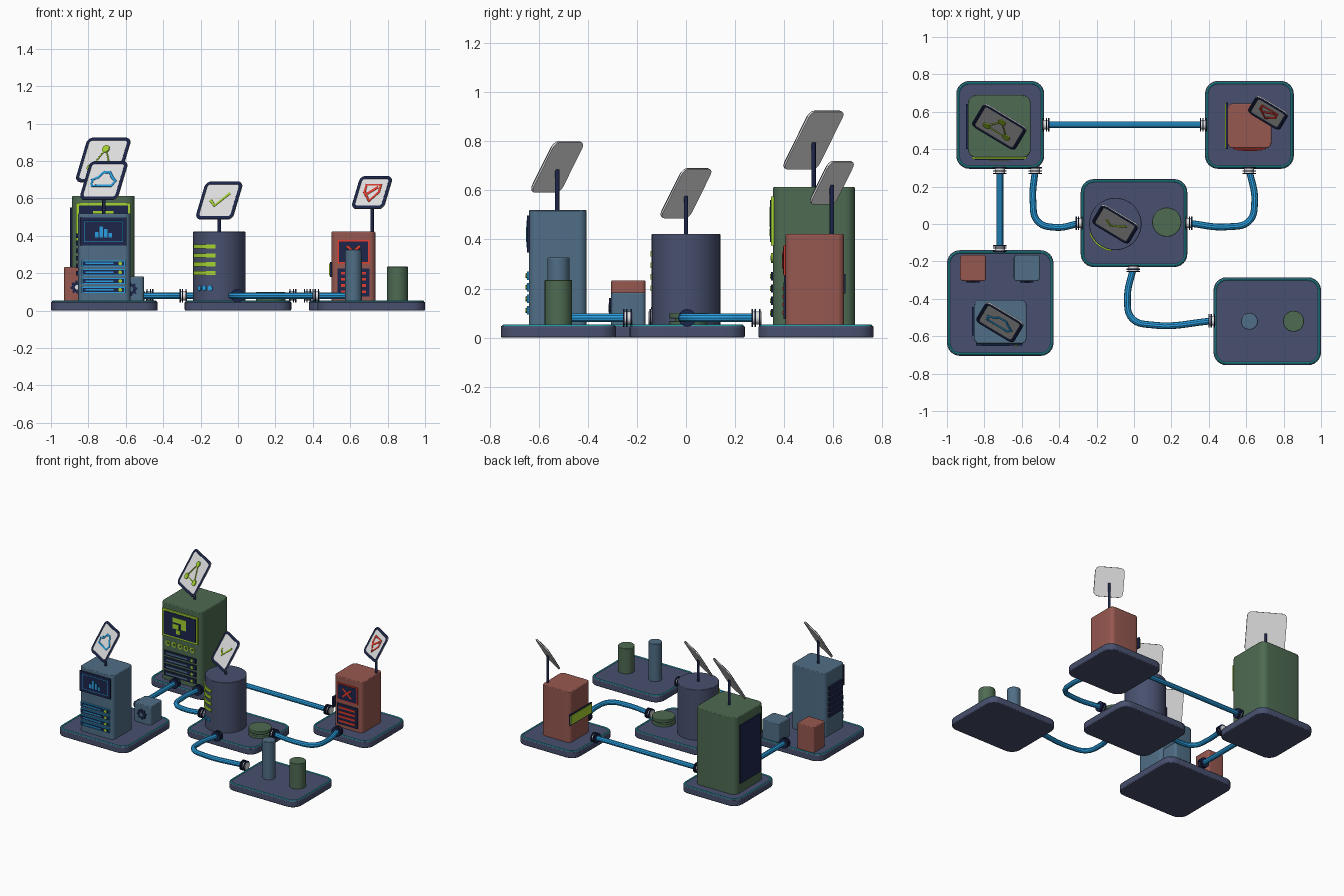
import bpy, bmesh, math
from mathutils import Matrix, Vector
from math import pi, cos, sin, radians

if "Cube" in bpy.data.objects:
    bpy.data.objects.remove(bpy.data.objects["Cube"])


def srgb(r, g, b):
    lin = lambda c: (c / 255 / 12.92) if c < 11 else ((c / 255 + .055) / 1.055) ** 2.4
    return (lin(r), lin(g), lin(b), 1)


MATS = {}
for label, col in {'slate': (72, 80, 110), 'green': (78, 107, 82), 'brick': (150, 88, 80),
                   'steel_blue': (80, 110, 134), 'sky_blue': (42, 160, 225), 'teal': (45, 190, 200),
                   'lime': (165, 210, 50), 'bright_red': (230, 60, 45), 'navy': (28, 38, 75),
                   'white': (225, 225, 225)}.items():
    MATS[label] = bpy.data.materials.new(label)
    MATS[label].diffuse_color = srgb(*col)


def finish(name, me, mat, M):
    me.materials.append(MATS[mat])
    for p in me.polygons:
        p.use_smooth = True
    me.set_sharp_from_angle(angle=radians(35))
    ob = bpy.data.objects.new(name, me)
    ob.matrix_world = M
    bpy.context.collection.objects.link(ob)
    return ob


def prism(name, outline, z0, z1, mat, M=Matrix(), bevel=0):
    """Extrude a 2D outline from z0 to z1."""
    bm = bmesh.new()
    lo = [bm.verts.new((x, y, z0)) for x, y in outline]
    hi = [bm.verts.new((x, y, z1)) for x, y in outline]
    bm.faces.new(lo[::-1])
    bm.faces.new(hi)
    n = len(lo)
    for i in range(n):
        j = (i + 1) % n
        bm.faces.new((lo[i], lo[j], hi[j], hi[i]))
    bmesh.ops.recalc_face_normals(bm, faces=bm.faces)
    me = bpy.data.meshes.new(name)
    bm.to_mesh(me)
    bm.free()
    ob = finish(name, me, mat, M)
    if bevel:
        b = ob.modifiers.new('bevel', 'BEVEL')
        b.width, b.segments, b.angle_limit = bevel, 2, radians(40)
    return ob


def circle(cx, cy, r, n=32):
    return [(cx + r * cos(2 * pi * i / n), cy + r * sin(2 * pi * i / n)) for i in range(n)]


def rrect(cx, cy, w, d, r=0, n=6):
    if r == 0:
        return [(cx + a * w / 2, cy + b * d / 2) for a, b in ((-1, -1), (1, -1), (1, 1), (-1, 1))]
    pts = []
    for k, (a, b) in enumerate(((1, 1), (-1, 1), (-1, -1), (1, -1))):
        for i in range(n + 1):
            t = (k + i / n) * pi / 2
            pts.append((cx + a * (w / 2 - r) + r * cos(t), cy + b * (d / 2 - r) + r * sin(t)))
    return pts


def tube(name, pts, r, mat, M=Matrix(), cyclic=False, smooth=False):
    """Sweep a round section along a path and keep it as a mesh."""
    cu = bpy.data.curves.new(name, 'CURVE')
    cu.dimensions, cu.bevel_depth, cu.bevel_resolution = '3D', r, 3
    cu.use_fill_caps = True
    sp = cu.splines.new('BEZIER' if smooth else 'POLY')
    target = sp.bezier_points if smooth else sp.points
    target.add(len(pts) - 1)
    for p, q in zip(target, pts):
        q = tuple(q) + (0,) * (3 - len(q))
        p.co = q if smooth else q + (1,)
        if smooth:
            p.handle_left_type = p.handle_right_type = 'AUTO'
    sp.use_cyclic_u = cyclic
    tmp = bpy.data.objects.new('tmp', cu)
    bpy.context.collection.objects.link(tmp)
    me = bpy.data.meshes.new_from_object(tmp.evaluated_get(bpy.context.evaluated_depsgraph_get()))
    bpy.data.objects.remove(tmp)
    me.materials.clear()
    return finish(name, me, mat, M)


def panel(x, y, z, turn=0, lean=90):
    """Local frame of a wall: u right, v up, third axis outward; turn 0 faces the front."""
    return Matrix.Translation((x, y, z)) @ Matrix.Rotation(turn, 4, 'Z') @ Matrix.Rotation(radians(lean), 4, 'X')


def stroke(name, pts, r, mat, M, lift=.006, cyclic=False):
    flat = M @ Matrix.Translation((0, 0, lift)) @ Matrix.Diagonal((1, 1, .4, 1))
    return tube(name, pts, r, mat, flat, cyclic)


def plate(name, M, u, v, w, h, mat, z0=-.004, z1=.006):
    return prism(name, rrect(u, v, w, h), z0, z1, mat, M)


# --- platforms with glowing trim
TOP = .048
for tag, cx, cy, w, d in (('green', -.715, .53, .47, .47), ('red', .617, .53, .475, .47),
                          ('center', 0, .005, .57, .47), ('blue', -.715, -.4225, .57, .565),
                          ('pipe_end', .7125, -.52, .575, .47)):
    prism(tag + '_platform', rrect(cx, cy, w, d, .07), 0, TOP, 'slate', bevel=.006)
    tube(tag + '_platform_trim', [(x, y, TOP - .001) for x, y in rrect(cx, cy, w - .022, d - .022, .06)],
         .006, 'teal', cyclic=True)

# --- towers and small blocks
for name, cx, cy, w, d, h, r, m in (('green_tower', -.72, .522, .335, .335, .613, .045, 'green'),
                                    ('blue_tower', -.715, -.523, .28, .235, .52, .03, 'steel_blue'),
                                    ('red_tower', .617, .525, .235, .24, .422, .03, 'brick'),
                                    ('brick_block', -.86, -.235, .14, .14, .233, .018, 'brick'),
                                    ('blue_block', -.573, -.235, .14, .14, .183, .018, 'steel_blue')):
    prism(name, rrect(cx, cy, w, d, r), TOP - .005, h, m, bevel=.005)
for name, cx, cy, r, z0, z1, m in (('round_tower', -.1, 0, .14, TOP, .422, 'slate'),
                                   ('tall_post', .617, -.52, .045, TOP, .326, 'steel_blue'),
                                   ('short_post', .853, -.52, .056, TOP, .235, 'green'),
                                   ('disc_low', .175, .01, .078, TOP, .068, 'green'),
                                   ('disc_neck', .175, .01, .055, .068, .08, 'green'),
                                   ('disc_top', .175, .01, .078, .08, .1, 'green')):
    prism(name, circle(cx, cy, r, 48), z0 - .003, z1, m, bevel=.003)

# --- green tower: screen, buttons, drawers, side door
M = panel(-.72, .3545, 0)
plate('green_screen_frame', M, 0, .475, .29, .2, 'lime', -.004, .008)
plate('green_screen', M, 0, .475, .262, .172, 'navy', 0, .012)
for i, (u, v, w, h) in enumerate(((0, .515, .11, .035), (.035, .48, .04, .05), (-.03, .468, .05, .035),
                                  (-.01, .43, .035, .03))):
    plate(f'green_screen_icon_{i}', M, u, v, w, h, 'lime', .01, .015)
for i in range(5):
    u = -.1 + i * .05
    prism(f'green_button_{i}', circle(u, .325, .02, 16), -.002, .007, 'lime', M)
    prism(f'green_button_center_{i}', circle(u, .325, .01, 16), 0, .01, 'green', M)
for i in range(4):
    v = .25 - i * .05
    plate(f'green_drawer_{i}', M, 0, v, .26, .034, 'navy', -.002, .008)
    plate(f'green_drawer_slot_{i}', M, -.025, v, .17, .012, 'steel_blue', 0, .011)
    prism(f'green_drawer_light_{i}', circle(.1, v, .01, 12), 0, .012, 'lime', M)
M = panel(-.8875, .522, 0, -pi / 2)
plate('green_side_door', M, 0, .335, .24, .43, 'navy', -.004, .01)

# --- blue tower: screen with bar chart, drawers, side louvers
M = panel(-.72, -.6405, 0)
plate('blue_screen_frame', M, 0, .422, .25, .15, 'navy', -.004, .008)
stroke('blue_screen_edge', rrect(0, .422, .205, .108), .003, 'sky_blue', M, .008, True)
for i, h in enumerate((.03, .06, .045, .025)):
    plate(f'chart_bar_{i}', M, -.035 + i * .024, .39 + h / 2, .017, h, 'sky_blue', .006, .012)
for i in range(4):
    v = .252 - i * .047
    plate(f'blue_drawer_{i}', M, 0, v, .235, .034, 'sky_blue', -.002, .008)
    plate(f'blue_drawer_face_{i}', M, 0, v, .222, .022, 'navy', 0, .01)
    plate(f'blue_drawer_slot_{i}', M, -.02, v, .15, .008, 'sky_blue', 0, .013)
    prism(f'blue_drawer_light_{i}', circle(.09, v, .01, 12), 0, .014, 'lime', M)
M = panel(-.855, -.52, 0, -pi / 2)
for i in range(6):
    plate(f'blue_louver_{i}', M, 0, .2 + i * .04, .15, .026, 'navy', -.004, .012)

# --- red tower: alarm screen, vents, side band
M = panel(.617, .405, 0)
plate('red_screen_frame', M, 0, .315, .17, .125, 'bright_red', -.002, .007)
plate('red_screen', M, 0, .315, .155, .11, 'navy', 0, .01)
for s in (-1, 1):
    stroke(f'alarm_cross_{s}', [(-.035, .315 - s * .03), (.035, .315 + s * .03)], .007, 'bright_red', M, .011)
plate('red_vent_panel', M, 0, .15, .17, .15, 'navy', -.002, .008)
for i in range(4):
    plate(f'red_vent_{i}', M, 0, .2 - i * .033, .135, .014, 'bright_red', 0, .012)
M = panel(.4995, .525, 0, -pi / 2)
plate('red_side_band_back', M, 0, .22, .25, .08, 'navy', -.004, .007)
plate('red_side_band', M, 0, .22, .245, .065, 'lime', 0, .012)

# --- gears on the small blocks
for tag, x, z, m in (('brick', -.86, .125, 'white'), ('blue', -.573, .115, 'navy')):
    M = panel(x, -.305, z)
    teeth = [((.037 if i % 4 < 2 else .028) * cos(2 * pi * i / 32),
              (.037 if i % 4 < 2 else .028) * sin(2 * pi * i / 32)) for i in range(32)]
    prism(tag + '_gear', teeth, -.002, .008, 'navy', M)
    prism(tag + '_gear_hub', circle(0, 0, .013, 16), 0, .01, 'white' if tag == 'brick' else 'steel_blue', M)

# --- round tower: wrapped light bars and indicator dots
angles = [radians(200 + 62 * i / 12) for i in range(13)]
band = [(-.1 + .147 * cos(a), .147 * sin(a)) for a in angles] + \
       [(-.1 + .138 * cos(a), .138 * sin(a)) for a in reversed(angles)]
for i in range(4):
    v = .342 - i * .047
    prism(f'light_bar_{i}', band, v - .011, v + .011, 'lime')
for i, a in enumerate((222, 236, 250)):
    t = radians(a)
    M = panel(-.1 + .14 * cos(t), .14 * sin(t), .12, t - 1.5 * pi)
    prism(f'indicator_{i}', circle(0, 0, .014, 16), -.003, .006, 'sky_blue', M)

# --- pipes with flanged collars at both ends
Z = .08
for k, path in enumerate((((-.48, .53), (.38, .53)), ((-.717, .295), (-.717, -.14)),
                          ((-.528, .295), (-.54, .12), (-.515, .015), (-.42, -.018), (-.285, .005)),
                          ((.615, .295), (.645, .12), (.615, .015), (.5, -.015), (.285, .005)),
                          ((-.003, -.23), (-.035, -.4), (-.01, -.505), (.1, -.54), (.425, -.518)))):
    pts = [Vector((x, y, Z)) for x, y in path]
    tube(f'pipe_{k}', pts, .018, 'sky_blue', smooth=True)
    for e, (p, q) in enumerate(((pts[0], pts[1]), (pts[-1], pts[-2]))):
        d = q - p
        d = Vector((d.x, 0, 0)) if abs(d.x) > abs(d.y) else Vector((0, d.y, 0))
        M = Matrix.Translation(p) @ d.to_track_quat('Z', 'Y').to_matrix().to_4x4()
        prism(f'collar_core_{k}_{e}', circle(0, 0, .026, 20), -.012, .026, 'white', M)
        for j, z in enumerate((-.006, .012, .024)):
            prism(f'collar_ring_{k}_{e}_{j}', circle(0, 0, .036, 20), z - .003, z + .003, 'navy', M)

# --- tilted signs on posts, each with an icon
CLOUD = [(-.55, -.3), (.5, -.3), (.65, -.05), (.42, .15), (.22, .42), (-.12, .4), (-.3, .15), (-.6, .02)]
CHECK = [(-.45, 0), (-.15, -.3), (.5, .38)]
SHIELD = [(-.45, .45), (.45, .45), (.45, 0), (0, -.55), (-.45, 0)]
NODES = [(0, .48), (-.45, -.38), (.45, -.38)]
for tag, x, y, z, s, foot, icon, col in (('cloud', -.717, -.525, .695, .235, .52, CLOUD, 'sky_blue'),
                                         ('check', -.1, 0, .588, .23, .42, CHECK, 'lime'),
                                         ('shield', .717, .595, .631, .2, .42, SHIELD, 'bright_red'),
                                         ('network', -.72, .52, .805, .27, .61, NODES, 'lime')):
    M = panel(x, y, z, radians(-31), 60)
    prism(tag + '_sign_post', circle(x, y, .009, 12), foot - .005, z - .01, 'navy')
    prism(tag + '_sign', rrect(0, 0, s, s, .03), -.004, .004, 'white', M)
    stroke(tag + '_sign_border', rrect(0, 0, s - .016, s - .016, .025), .009, 'navy', M, .004, True)
    pts = [(u * s / 2, v * s / 2) for u, v in icon]
    stroke(tag + '_icon', pts, .008, col, M, .006, tag != 'check')
    if tag == 'network':
        for i, (u, v) in enumerate(pts):
            prism(f'network_node_{i}', circle(u, v, .022, 16), .002, .01, col, M)
    if tag == 'shield':
        stroke('shield_slash', [(-.025, -.01), (.03, .03)], .008, col, M)

for m in bpy.data.materials:
    if m.users and not m.is_grease_pencil:
        m.use_nodes = True
        m.node_tree.nodes["Principled BSDF"].inputs["Base Color"].default_value = m.diffuse_color
